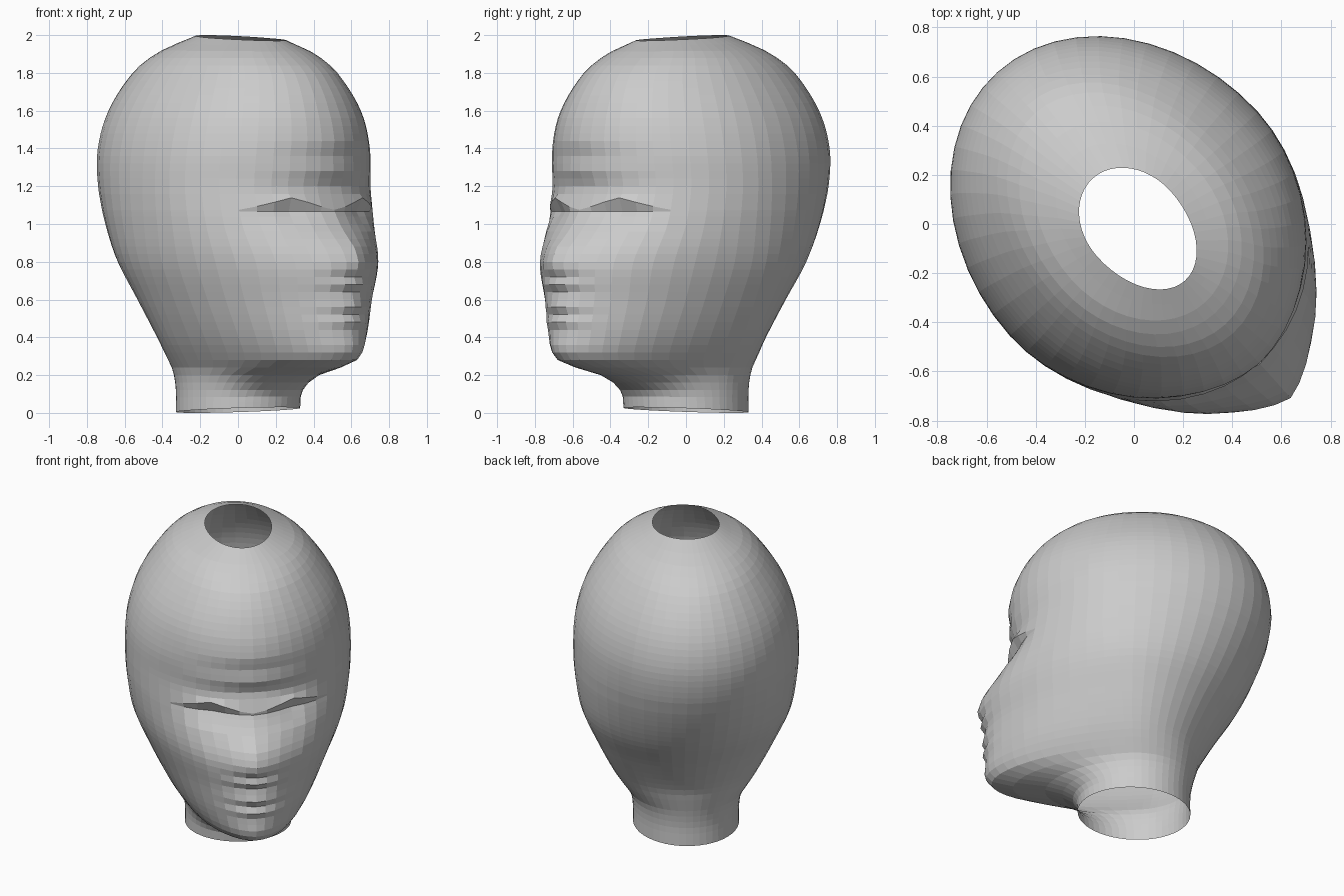
import bpy
import bmesh
from math import sin, cos, pi, radians

cube = bpy.data.objects.get("Cube")
if cube:
    bpy.data.objects.remove(cube, do_unlink=True)

COLUMNS = 48
ROWS = 50
FACING = radians(-48)
EYE_LINE = 1.066
BROW_LINE = 1.075

# Cross-section keys: height, front reach, back reach, half width, front roundness
SECTIONS = [
    (0, .34, .34, .32, 2), (.12, .37, .34, .32, 2), (.2, .54, .35, .33, 1.9),
    (.25, .78, .36, .35, 1.85), (.29, .88, .37, .38, 1.85), (.4, .9, .4, .45, 1.9),
    (.6, .9, .51, .55, 1.85), (.8, .91, .64, .635, 1.8),
    (1, .79, .74, .67, 1.95), (1.2, .74, .81, .68, 1.95), (1.4, .75, .83, .665, 1.95),
    (1.6, .72, .78, .6, 1.95), (1.8, .6, .65, .47, 1.95), (1.9, .46, .51, .37, 2),
    (1.96, .37, .37, .27, 2), (2, .31, .25, .2, 2),
]

# Midline relief of chin, lips, nose and brow: height, extra reach
RELIEF = [
    (.28, 0), (.36, .01), (.44, 0), (.48, .02), (.52, 0), (.56, .025),
    (.64, 0), (.68, .025), (.73, 0), (.77, .04), (.88, .05), (1.06, 0),
    (1.2, -.015), (1.28, .015), (1.36, 0), (1.44, .015), (1.6, 0),
]


def slope(keys, i, channel):
    a, b = keys[max(i - 1, 0)], keys[min(i + 1, len(keys) - 1)]
    return (b[channel] - a[channel]) / (b[0] - a[0])


def sample(keys, z, channel, smooth=True):
    """Interpolate one channel of a key list at height z."""
    if z <= keys[0][0]:
        return keys[0][channel]
    for i in range(len(keys) - 1):
        a, b = keys[i], keys[i + 1]
        if z <= b[0]:
            span = b[0] - a[0]
            t = (z - a[0]) / span
            if not smooth:
                return a[channel] + (b[channel] - a[channel]) * t
            u = 1 - t
            return (a[channel] * (1 + 2 * t) * u * u
                    + b[channel] * (3 - 2 * t) * t * t
                    + slope(keys, i, channel) * span * t * u * u
                    - slope(keys, i + 1, channel) * span * u * t * t)
    return keys[-1][channel]


def signed_power(value, power):
    return (1 if value >= 0 else -1) * abs(value) ** power


def head_point(z, angle):
    """Point on the head surface; angle zero is the nose line."""
    front, back, width, roundness = (sample(SECTIONS, z, c) for c in range(1, 5))
    facing = cos(angle) > 0
    power = 2 / roundness if facing else 1
    forward = (front if facing else back) * signed_power(cos(angle), power)
    side = width * signed_power(sin(angle), power)

    if facing:
        # Narrow nose, lips and chin; wider brow
        spread = .22 if z < EYE_LINE else .45
        forward += sample(RELIEF, z, 1, smooth=False) * max(0, 1 - abs(side) / spread)
        # Sunken eyes below the arched edge of the brow
        across = max(0, 1 - abs(abs(side) - .25) / .22)
        if z == BROW_LINE:
            z += .065 * across
        elif z <= EYE_LINE:
            depth = .055 * across * max(0, 1 - (EYE_LINE - z) / .1)
            forward *= 1 - depth
            side *= 1 - depth

    # Slightly slanted rims at the neck and crown
    slant = .015 * (1 + cos(angle))
    z += slant * max(0, 1 - z / .1) - slant * max(0, (z - 1.9) / .1)
    # Turn the face from the front towards the left
    return (forward * cos(FACING) - side * sin(FACING),
            forward * sin(FACING) + side * cos(FACING), z)


# Single colour
grey = bpy.data.materials.new("plain_grey")
grey.use_nodes = True
colour = (.6, .6, .6, 1)
grey.diffuse_color = colour
grey.node_tree.nodes["Principled BSDF"].inputs["Base Color"].default_value = colour

# Head shell, open at the crown and the neck, with special rows along the eyes
heights = [2 * i / ROWS for i in range(ROWS + 1)]
heights = [z for z in heights if not EYE_LINE < z < BROW_LINE + .07]
heights = sorted(heights + [EYE_LINE, BROW_LINE])
bm = bmesh.new()
rings = [[bm.verts.new(head_point(z, 2 * pi * i / COLUMNS)) for i in range(COLUMNS)]
         for z in heights]
for low, high in zip(rings, rings[1:]):
    for i in range(COLUMNS):
        j = (i + 1) % COLUMNS
        bm.faces.new((low[i], low[j], high[j], high[i]))
bm.normal_update()

mesh = bpy.data.meshes.new("head")
bm.to_mesh(mesh)
bm.free()
mesh.materials.append(grey)
head = bpy.data.objects.new("head", mesh)
bpy.context.collection.objects.link(head)
